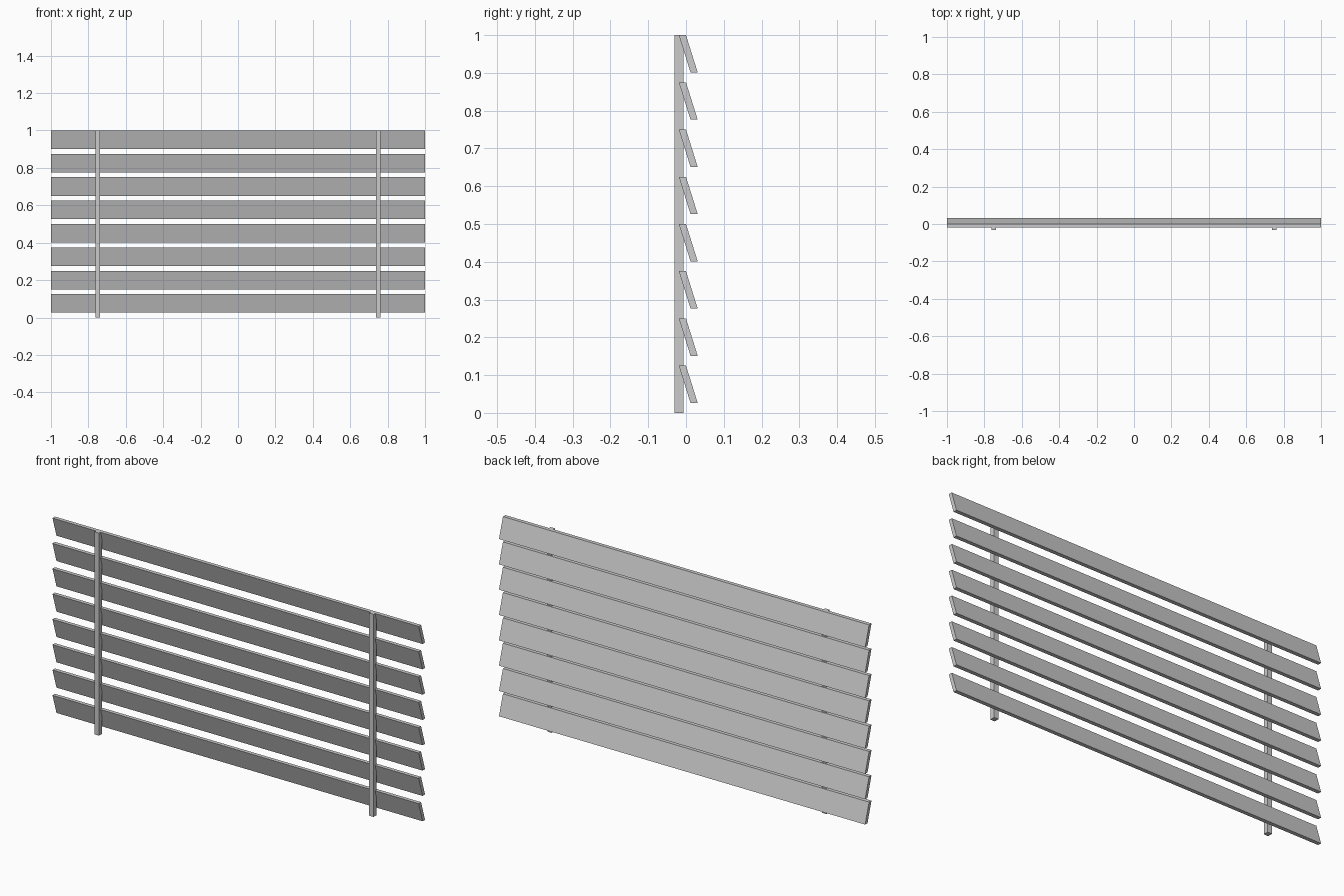
import bpy

if "Cube" in bpy.data.objects:
    bpy.data.objects.remove(bpy.data.objects["Cube"])

SLATS = 8
PITCH = 0.125


def extrude_x(name, profile, x0, x1):
    """Closed prism: a four-point (y, z) profile swept along x."""
    n = len(profile)
    verts = [(x, y, z) for x in (x0, x1) for y, z in profile]
    faces = [tuple(reversed(range(n))), tuple(range(n, 2 * n))]
    faces += [(i, (i + 1) % n, n + (i + 1) % n, n + i) for i in range(n)]
    mesh = bpy.data.meshes.new(name)
    mesh.from_pydata(verts, [], faces)
    obj = bpy.data.objects.new(name, mesh)
    bpy.context.collection.objects.link(obj)
    return obj


# Tilted slats with level top and bottom edges
for i in range(SLATS):
    top = PITCH * (i + 1)
    bottom = top - 0.099
    extrude_x(f"slat_{i + 1}",
              [(0.012, bottom), (0.031, bottom), (0.0, top), (-0.019, top)],
              -1.0, 1.0)

# Upright posts in front of the slats
for side, x in (("left", -0.75), ("right", 0.75)):
    extrude_x(f"{side}_post",
              [(-0.031, 0.0), (-0.006, 0.0), (-0.006, 1.0), (-0.031, 1.0)],
              x - 0.012, x + 0.012)
